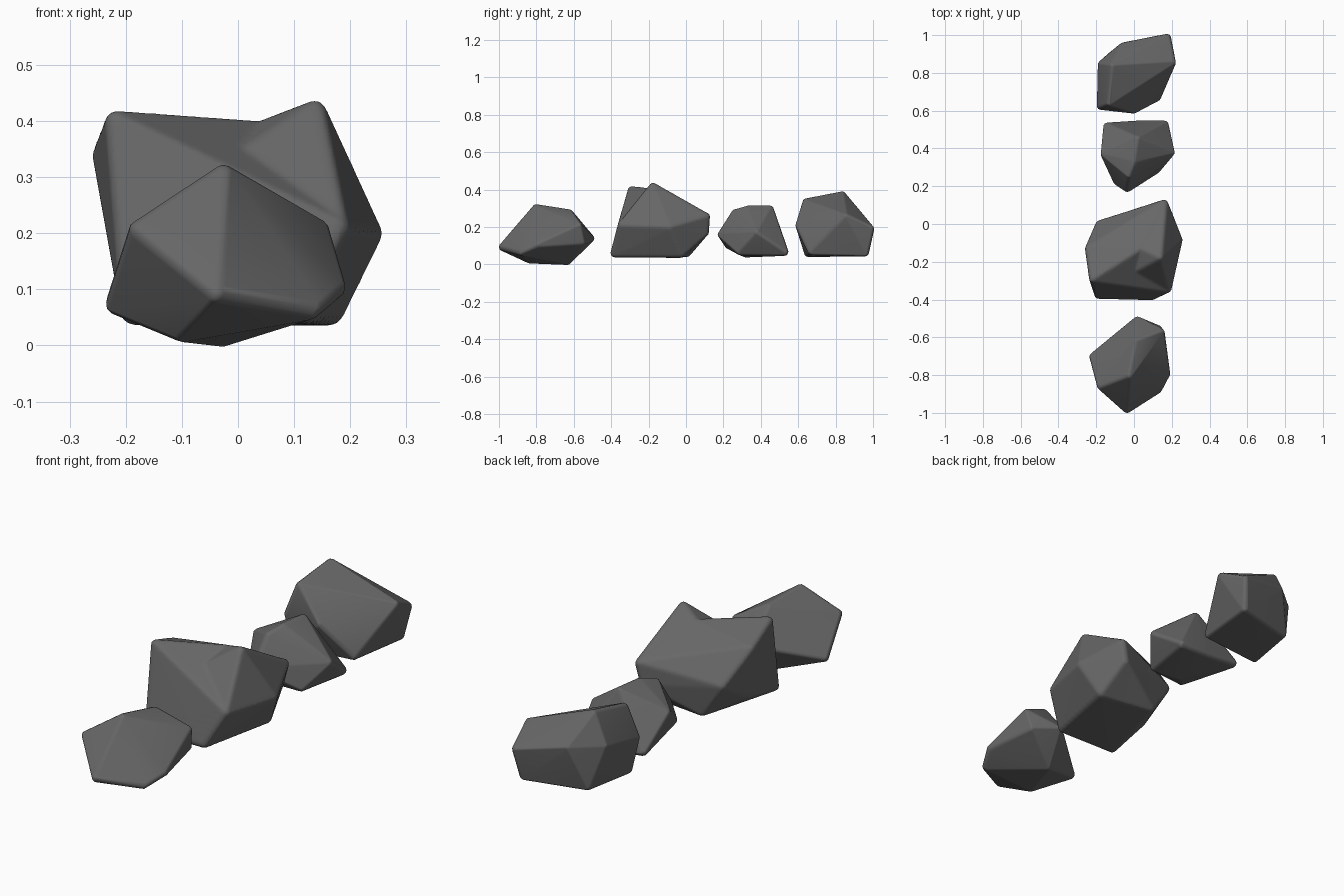
import bpy, bmesh
from mathutils import Vector

if "Cube" in bpy.data.objects:
    bpy.data.objects.remove(bpy.data.objects["Cube"])

R = 0.022  # corner rounding radius

stone = bpy.data.materials.new("dark grey stone")
stone.diffuse_color = (0.135, 0.135, 0.135, 1)
stone.use_nodes = True
stone.node_tree.nodes["Principled BSDF"].inputs["Base Color"].default_value = stone.diffuse_color


def ball():
    """Directions used to round every corner."""
    bm = bmesh.new()
    bmesh.ops.create_icosphere(bm, subdivisions=2, radius=R)
    out = [v.co.copy() for v in bm.verts]
    bm.free()
    return out


BALL = ball()


def rounded_hull(points):
    """Hull wrapped round a small ball at each corner: faceted with soft edges."""
    pts = [Vector(p) for p in points]
    c = sum(pts, Vector()) / len(pts)
    bm = bmesh.new()
    for p in pts:
        inner = p - (p - c).normalized() * R
        for d in BALL:
            bm.verts.new(inner + d)
    bmesh.ops.convex_hull(bm, input=bm.verts[:])
    bmesh.ops.delete(bm, geom=[v for v in bm.verts if not v.link_faces], context='VERTS')
    bmesh.ops.recalc_face_normals(bm, faces=bm.faces[:])
    me = bpy.data.meshes.new("hull")
    bm.to_mesh(me)
    bm.free()
    return me


def rock(name, *lobes):
    """One rock from one or more hulls; several lobes are fused by a remesh."""
    bm = bmesh.new()
    for pts in lobes:
        me = rounded_hull(pts)
        bm.from_mesh(me)
        bpy.data.meshes.remove(me)
    me = bpy.data.meshes.new(name)
    bm.to_mesh(me)
    bm.free()
    me.materials.append(stone)
    ob = bpy.data.objects.new(name, me)
    bpy.context.collection.objects.link(ob)
    if len(lobes) > 1:
        m = ob.modifiers.new("fuse", 'REMESH')
        m.mode = 'VOXEL'
        m.voxel_size = 0.007
        m.use_smooth_shade = True
    for f in me.polygons:
        f.use_smooth = True
    ob.modifiers.new("facet shading", 'WEIGHTED_NORMAL')
    return ob


# front rock
rock("front_rock", [
    (-0.04, -1.0, 0.09), (-0.03, -0.81, 0.32), (0.01, -0.61, 0.29), (0.02, -0.49, 0.14),
    (0.19, -0.80, 0.10), (0.155, -0.56, 0.21), (0.14, -0.54, 0.12), (-0.19, -0.87, 0.21),
    (-0.235, -0.70, 0.07), (-0.03, -0.62, 0.003), (-0.11, -0.85, 0.015), (0.14, -0.89, 0.06)])

# large rock: two peaks with a valley between them
base = [(0.19, -0.36, 0.21), (0.257, -0.08, 0.20), (0.17, 0.125, 0.26), (0.15, 0.12, 0.17),
        (-0.20, 0.01, 0.20), (-0.20, -0.39, 0.05), (0.10, -0.40, 0.05), (0.18, -0.02, 0.045),
        (-0.10, 0.02, 0.05), (-0.20, -0.17, 0.09), (0.04, -0.13, 0.40), (-0.02, -0.27, 0.33)]
rock("large_rock",
     base + [(-0.23, -0.30, 0.41), (-0.257, -0.13, 0.35)],
     base + [(0.145, -0.18, 0.435)])

# small rock
rock("small_rock", [
    (0.0, 0.33, 0.315), (0.02, 0.46, 0.312), (-0.03, 0.25, 0.29), (-0.04, 0.17, 0.16),
    (-0.175, 0.37, 0.22), (-0.155, 0.53, 0.08), (0.03, 0.545, 0.06), (0.175, 0.54, 0.06),
    (0.215, 0.38, 0.17), (0.135, 0.28, 0.06), (-0.10, 0.21, 0.10), (0.0, 0.31, 0.04)])

# back rock
rock("back_rock", [
    (-0.12, 0.84, 0.388), (-0.14, 0.63, 0.345), (0.22, 0.86, 0.26), (0.19, 1.0, 0.19),
    (-0.06, 0.96, 0.25), (-0.19, 0.85, 0.25), (-0.19, 0.61, 0.20), (0.0, 0.585, 0.21),
    (0.135, 0.66, 0.06), (-0.17, 0.64, 0.05), (0.17, 0.97, 0.055), (-0.13, 0.90, 0.05)])
